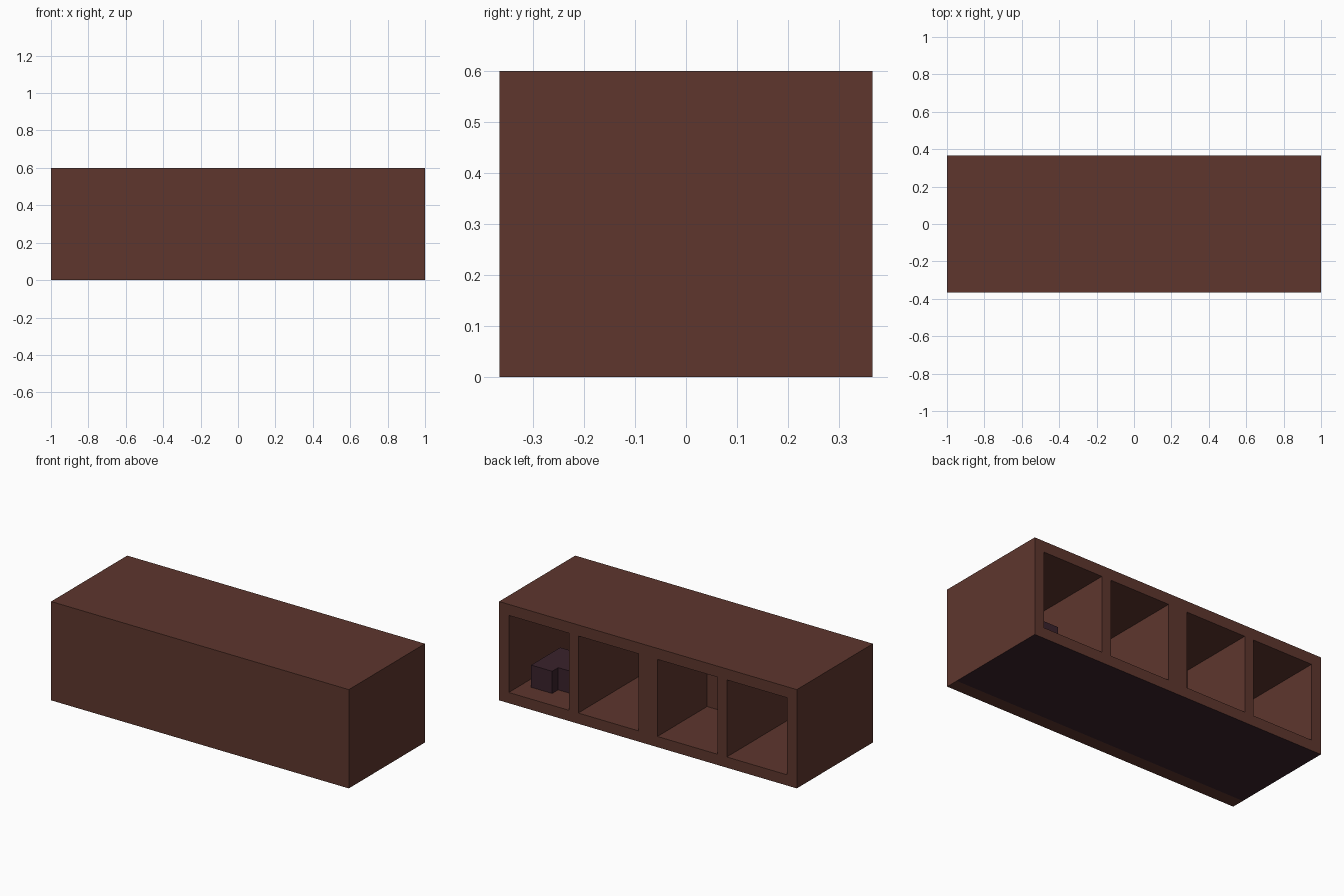
import bpy, bmesh
from mathutils import Vector

if "Cube" in bpy.data.objects:
    bpy.data.objects.remove(bpy.data.objects["Cube"])


def material(name, rgb):
    m = bpy.data.materials.new(name)
    m.diffuse_color = (*rgb, 1)
    m.use_nodes = True
    m.node_tree.nodes["Principled BSDF"].inputs["Base Color"].default_value = m.diffuse_color
    return m


BROWN = material("dark brown wood", (0.112, 0.037, 0.027))
PURPLE = material("dark purple", (0.042, 0.016, 0.025))


def add_object(name, bm, mats):
    bmesh.ops.recalc_face_normals(bm, faces=bm.faces)
    me = bpy.data.meshes.new(name)
    bm.to_mesh(me)
    bm.free()
    for m in mats:
        me.materials.append(m)
    ob = bpy.data.objects.new(name, me)
    bpy.context.collection.objects.link(ob)
    return ob


def slice_at(bm, axis, value):
    co, no = Vector(), Vector()
    co[axis], no[axis] = value, 1
    bmesh.ops.bisect_plane(bm, geom=bm.verts[:] + bm.edges[:] + bm.faces[:],
                           plane_co=co, plane_no=no)


# Counter body: solid block, sliced to mark out the four cubbies
W, D, H = 2.0, 0.73, 0.6
Z0, Z1 = 0.065, 0.533
PANEL_Y = -0.285                      # inner side of the front panel
CELLS = [(-0.935, -0.53), (-0.468, -0.064), (0.064, 0.468), (0.53, 0.935)]
DEPTHS = [0.65, 0.476, 0.65, 0.65]    # one cubby is shallower

bm = bmesh.new()
bmesh.ops.create_cube(bm, size=1)
for v in bm.verts:
    v.co = Vector((v.co.x * W, v.co.y * D, (v.co.z + 0.5) * H))
for cell in CELLS:
    for x in cell:
        slice_at(bm, 0, x)
for z in (Z0, Z1):
    slice_at(bm, 2, z)
slice_at(bm, 1, PANEL_Y)
bm.normal_update()

# Push each cubby in from the back
for (x0, x1), depth in zip(CELLS, DEPTHS):
    face = None
    for f in bm.faces:
        c = f.calc_center_median()
        if c.y > D / 2 - 0.001 and x0 < c.x < x1 and Z0 < c.z < Z1:
            face = f
            break
    res = bmesh.ops.extrude_face_region(bm, geom=[face])
    if face.is_valid:
        bmesh.ops.delete(bm, geom=[face], context='FACES_ONLY')
    verts = [g for g in res['geom'] if isinstance(g, bmesh.types.BMVert)]
    bmesh.ops.translate(bm, verts=verts, vec=(0, -depth, 0))

# Purple underside behind the front panel
for f in bm.faces:
    c = f.calc_center_median()
    if c.z < 0.001 and c.y > PANEL_Y:
        f.material_index = 1
bm.normal_update()
bmesh.ops.dissolve_limit(bm, angle_limit=0.01, verts=bm.verts[:],
                         edges=bm.edges[:], delimit={'MATERIAL'})
add_object("counter_body", bm, [BROWN, PURPLE])

# Stepped block stored in the end cubby
bm = bmesh.new()
outline = [(0.873, 0.239), (0.873, -0.04), (0.592, -0.04),
           (0.592, 0.181), (0.732, 0.181), (0.732, 0.239)]
base = bm.faces.new([bm.verts.new((x, y, Z0)) for x, y in outline])
res = bmesh.ops.extrude_face_region(bm, geom=[base], use_keep_orig=True)
bmesh.ops.translate(bm, vec=(0, 0, 0.135),
                    verts=[g for g in res['geom'] if isinstance(g, bmesh.types.BMVert)])
add_object("stored_block", bm, [PURPLE])
